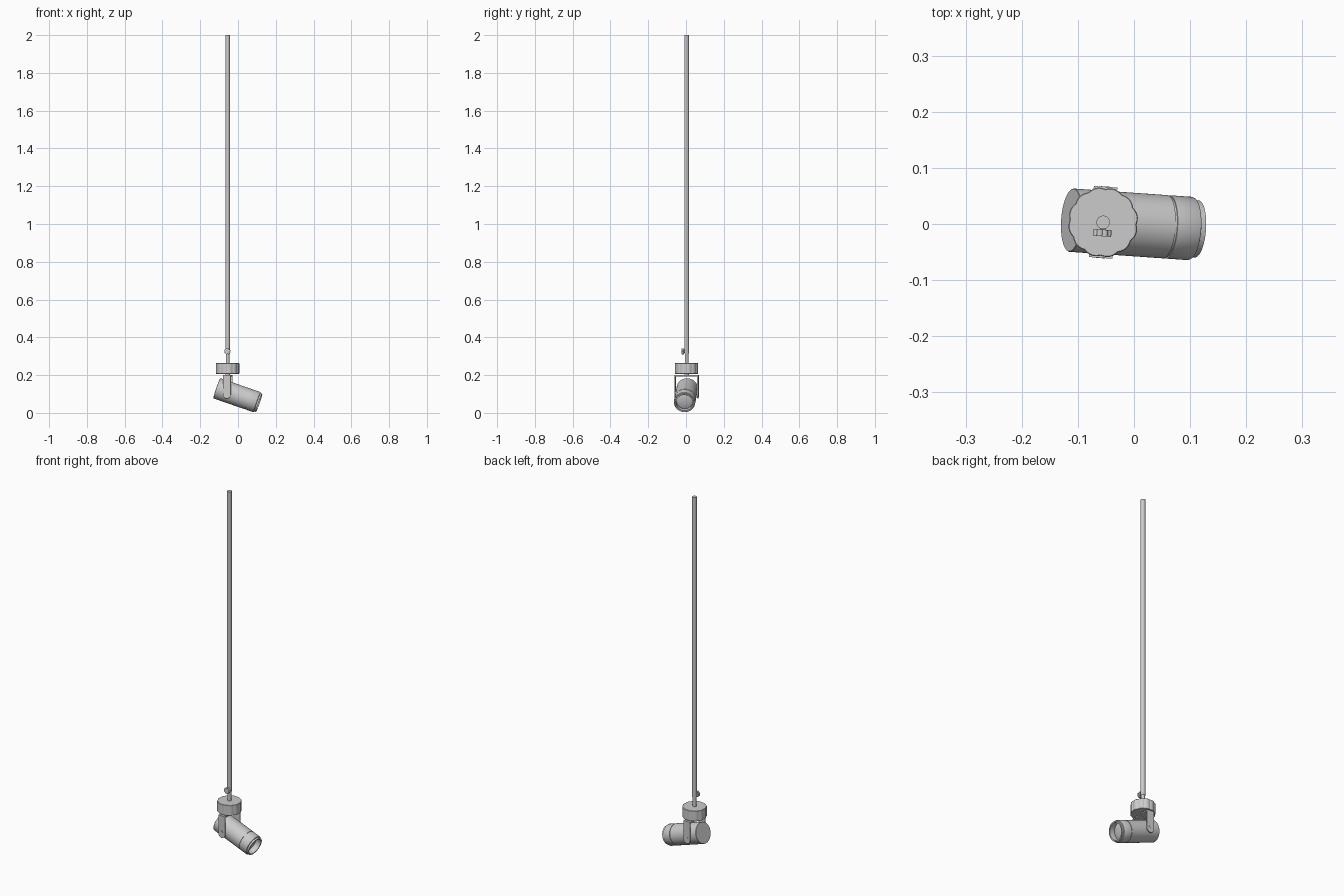
import bpy, math
from mathutils import Matrix

if "Cube" in bpy.data.objects:
    bpy.data.objects.remove(bpy.data.objects["Cube"])

PX, PY = -0.055, 0.003                      # vertical stem axis
YAW = Matrix.Rotation(math.radians(-4), 4, 'Z')
TILT = Matrix.Rotation(math.radians(19), 4, 'Y')
AXIS_X = Matrix.Rotation(math.radians(90), 4, 'Y')   # local z -> x
AXIS_Y = Matrix.Rotation(math.radians(90), 4, 'X')   # local z -> -y
STEM = Matrix.Translation((PX, PY, 0)) @ YAW


def make(name, verts, faces, mat):
    me = bpy.data.meshes.new(name)
    me.from_pydata(verts, [], faces)
    me.transform(mat)
    me.update()
    ob = bpy.data.objects.new(name, me)
    bpy.context.collection.objects.link(ob)
    bpy.ops.object.select_all(action='DESELECT')
    ob.select_set(True)
    bpy.context.view_layer.objects.active = ob
    bpy.ops.object.shade_smooth_by_angle(angle=math.radians(30))
    return ob


def lathe(name, profile, mat, n=48, lobes=0, depth=0.0):
    """Revolve (radius, height) points about z, capped; optional scalloped edge."""
    verts, faces = [], []
    for r, z in profile:
        for i in range(n):
            a = 2 * math.pi * i / n
            k = r - depth * (1 - abs(math.sin(lobes * a / 2))) if lobes else r
            verts.append((k * math.cos(a), k * math.sin(a), z))
    for j in range(len(profile) - 1):
        for i in range(n):
            k = (i + 1) % n
            faces.append((j * n + i, j * n + k, (j + 1) * n + k, (j + 1) * n + i))
    faces.append(tuple(reversed(range(n))))
    last = (len(profile) - 1) * n
    faces.append(tuple(range(last, last + n)))
    return make(name, verts, faces, mat)


def extrude(name, outline, d0, d1, mat):
    """Extrude an (x, z) outline from y=d0 to y=d1."""
    n = len(outline)
    verts = [(x, d, z) for d in (d0, d1) for x, z in outline]
    faces = [tuple(range(n)), tuple(reversed(range(n, 2 * n)))]
    faces += [(i, i + n, (i + 1) % n + n, (i + 1) % n) for i in range(n)]
    return make(name, verts, faces, mat)


# suspension rod with thinner lower stem
lathe("rod", [(0.012, 0.315), (0.012, 2.0)], STEM, 32)
lathe("stem", [(0.0095, 0.25), (0.0095, 0.33)], STEM, 32)

# locking thumbscrew on the rod
knob = STEM @ Matrix.Translation((0, 0, 0.326)) @ AXIS_Y
lathe("thumbscrew_shaft", [(0.005, 0.005), (0.005, 0.016)], knob, 16)
lathe("thumbscrew_knob", [(0.017, 0.013), (0.017, 0.025)], knob, 48, 8, 0.003)

# scalloped hand wheel and neck below it
lathe("hand_wheel", [(0.061, 0.206), (0.0625, 0.2075), (0.0625, 0.2625), (0.061, 0.264)],
      STEM, 144, 12, 0.003)
lathe("neck", [(0.012, 0.192), (0.012, 0.21)], STEM, 32)

# yoke: top plate plus two round-ended arms with pivot bolts
W, PIV = 0.021, 0.097
extrude("yoke_top", [(-W, 0.193), (W, 0.193), (W, 0.2), (-W, 0.2)], -0.0635, 0.0635, STEM)
arm = [(W, 0.2), (-W, 0.2)] + [
    (-W * math.cos(math.pi * i / 16), PIV - W * math.sin(math.pi * i / 16)) for i in range(17)]
for side, s in (("front", -1), ("back", 1)):
    lo, hi = sorted((s * 0.0575, s * 0.0635))
    extrude("yoke_arm_" + side, arm, lo, hi, STEM)
    bolt = STEM @ Matrix.Translation((0, s * 0.0575, 0.108)) @ AXIS_Y
    lathe("pivot_" + side, [(0.008, -0.0065), (0.008, 0.0065)], bolt, 20)

# tilted lamp body, bezel with chamfer and recessed lens
LAMP = Matrix.Translation((0, -0.001, 0.0915)) @ YAW @ TILT @ AXIS_X
lathe("lamp_body", [(0.0555, -0.1185), (0.0565, -0.1175), (0.0565, 0.059), (0.054, 0.059),
                    (0.054, 0.064)], LAMP, 64)
lathe("lamp_bezel", [(0.054, 0.063), (0.0565, 0.063), (0.0565, 0.105), (0.055, 0.108),
                     (0.051, 0.1095), (0.051, 0.1185), (0.044, 0.1185), (0.043, 0.088)],
      LAMP, 64)
lathe("lens", [(0.043, 0.087), (0.043, 0.089), (0.035, 0.092), (0.02, 0.0945), (0.006, 0.0955)],
      LAMP, 64)
